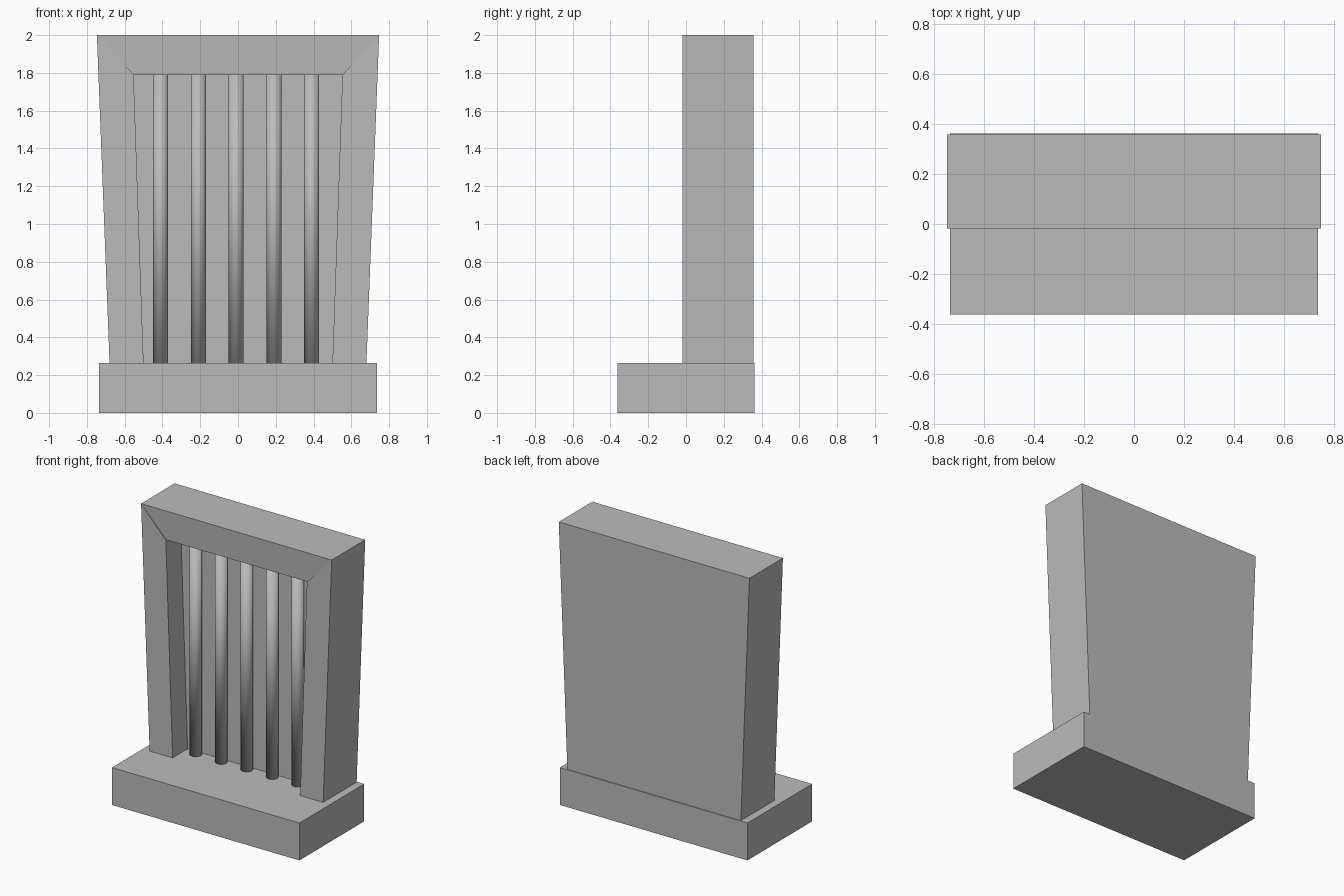
import bpy
import bmesh

cube = bpy.data.objects.get("Cube")
if cube:
    bpy.data.objects.remove(cube, do_unlink=True)

stone = bpy.data.materials.new("grey_stone")
stone.use_nodes = True
grey = (0.5, 0.5, 0.5, 1)
stone.diffuse_color = grey
stone.node_tree.nodes["Principled BSDF"].inputs["Base Color"].default_value = grey

BASE_TOP, TOP, LINTEL = 0.265, 2.0, 1.79
FRONT, PANEL, BACK = -0.018, 0.15, 0.357
OUT_LOW, OUT_HIGH = 0.68, 0.747      # outer half widths of the flared frame
IN_LOW, IN_HIGH = 0.5, 0.553         # inner half widths of the opening


def add_object(name, bm):
    bmesh.ops.recalc_face_normals(bm, faces=bm.faces)
    mesh = bpy.data.meshes.new(name)
    bm.to_mesh(mesh)
    bm.free()
    mesh.materials.append(stone)
    obj = bpy.data.objects.new(name, mesh)
    bpy.context.collection.objects.link(obj)
    return obj


def prism(name, outline, y0, y1, lean=None):
    """Extrude an (x, z) outline from y0 to y1; lean = (height, offset) sets back low front points."""
    bm = bmesh.new()
    rings = []
    for y in (y0, y1):
        ring = []
        for x, z in outline:
            set_back = lean[1] if lean and y == y0 and z <= lean[0] else 0
            ring.append(bm.verts.new((x, y + set_back, z)))
        rings.append(ring)
    a, b = rings
    bm.faces.new(a)
    bm.faces.new(b)
    for i in range(len(a)):
        j = (i + 1) % len(a)
        bm.faces.new((a[i], a[j], b[j], b[i]))
    return add_object(name, bm)


# Plinth and back slab
prism("base", [(-0.735, 0), (0.735, 0), (0.735, BASE_TOP), (-0.735, BASE_TOP)], -0.362, 0.362)
prism("back_panel", [(-OUT_LOW, BASE_TOP), (OUT_LOW, BASE_TOP), (OUT_HIGH, TOP), (-OUT_HIGH, TOP)],
      PANEL, BACK)

# Mitred frame around the recess
for side, s in (("left", 1), ("right", -1)):
    prism(side + "_jamb", [(s * IN_LOW, BASE_TOP), (s * OUT_LOW, BASE_TOP),
                           (s * OUT_HIGH, TOP), (s * IN_HIGH, LINTEL)], FRONT, PANEL)
prism("lintel", [(-IN_HIGH, LINTEL), (IN_HIGH, LINTEL), (OUT_HIGH, TOP), (-OUT_HIGH, TOP)],
      FRONT, PANEL, lean=(LINTEL, 0.01))

# Round bars standing in the recess, softly shaded end to end
for i in range(5):
    bm = bmesh.new()
    bmesh.ops.create_cone(bm, cap_ends=True, segments=32, radius1=0.04, radius2=0.04,
                          depth=LINTEL - BASE_TOP)
    bmesh.ops.translate(bm, verts=bm.verts,
                        vec=(-0.41 + 0.2 * i, 0.113, (LINTEL + BASE_TOP) / 2))
    for face in bm.faces:
        face.smooth = True
    add_object(f"bar_{i + 1}", bm)
